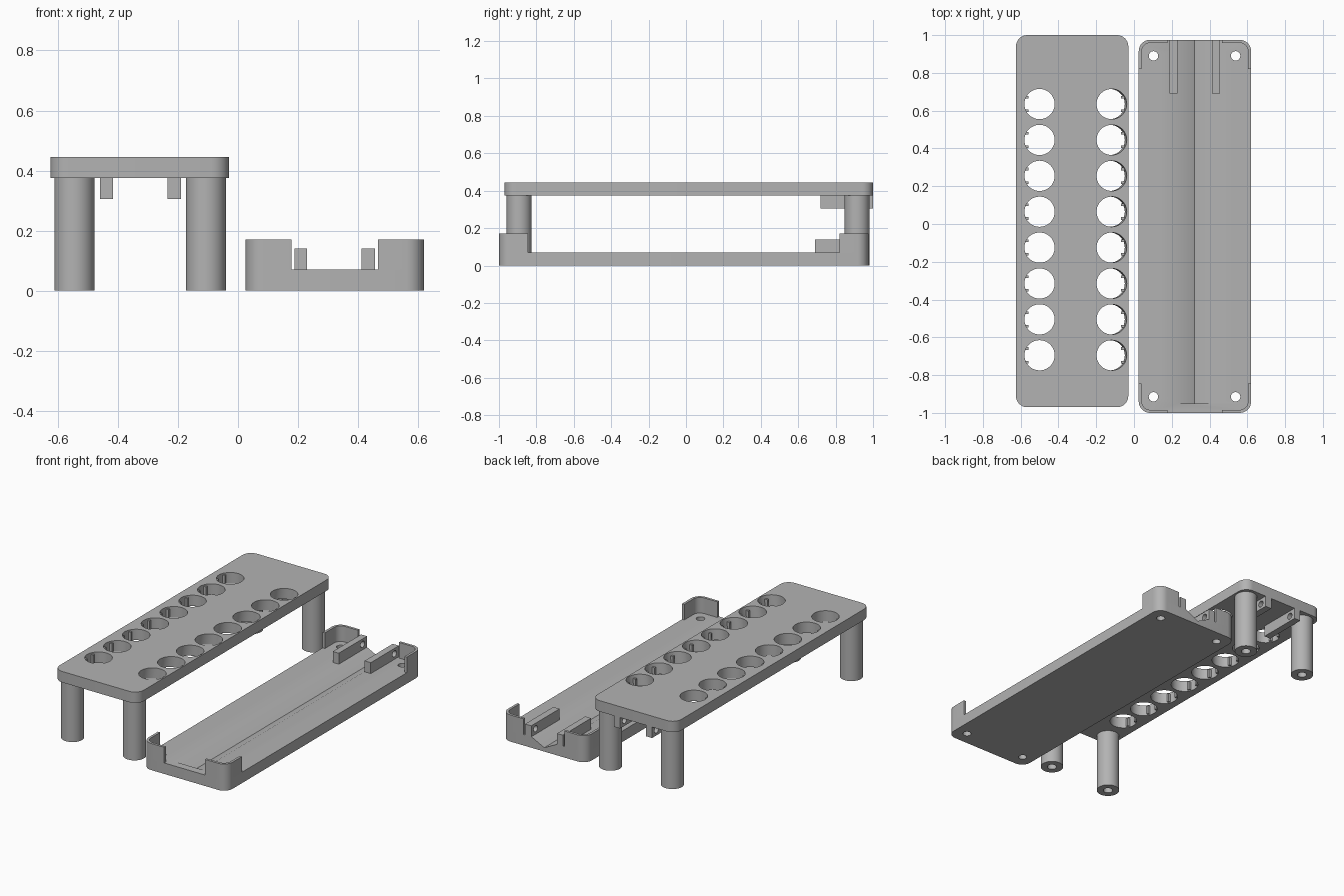
import bpy, bmesh, math

old = bpy.data.objects.get("Cube")
if old:
    bpy.data.objects.remove(old, do_unlink=True)

grey = bpy.data.materials.new("plain grey")
grey.use_nodes = True
grey.diffuse_color = (0.45, 0.45, 0.45, 1)
grey.node_tree.nodes["Principled BSDF"].inputs["Base Color"].default_value = (0.45, 0.45, 0.45, 1)


def prism(name, points, z0, z1, shear=0.0):
    """Extrude an outline upward, optionally leaning along x."""
    bm = bmesh.new()
    low = [bm.verts.new((x, y, z0)) for x, y in points]
    high = [bm.verts.new((x + shear, y, z1)) for x, y in points]
    bm.faces.new(low[::-1])
    bm.faces.new(high)
    n = len(points)
    for i in range(n):
        j = (i + 1) % n
        bm.faces.new((low[i], low[j], high[j], high[i]))
    mesh = bpy.data.meshes.new(name)
    bm.to_mesh(mesh)
    bm.free()
    mesh.materials.append(grey)
    obj = bpy.data.objects.new(name, mesh)
    bpy.context.collection.objects.link(obj)
    return obj


def circle(x, y, r, n=40):
    return [(x + r * math.cos(math.tau * i / n), y + r * math.sin(math.tau * i / n)) for i in range(n)]


def rounded(x0, x1, y0, y1, r, n=8):
    pts = []
    corners = [(x1 - r, y1 - r), (x0 + r, y1 - r), (x0 + r, y0 + r), (x1 - r, y0 + r)]
    for k, (cx, cy) in enumerate(corners):
        for i in range(n + 1):
            a = math.pi / 2 * (k + i / n)
            pts.append((cx + r * math.cos(a), cy + r * math.sin(a)))
    return pts


def box(name, x0, x1, y0, y1, z0, z1):
    return prism(name, [(x0, y0), (x1, y0), (x1, y1), (x0, y1)], z0, z1)


def cut(obj, cutters):
    for c in cutters:
        c.hide_render = True
        mod = obj.modifiers.new("cut", 'BOOLEAN')
        mod.operation = 'DIFFERENCE'
        mod.solver = 'EXACT'
        mod.object = c
        bpy.context.view_layer.objects.active = obj
        bpy.ops.object.modifier_apply(modifier=mod.name)
        bpy.data.objects.remove(c, do_unlink=True)


def smooth(obj):
    bpy.ops.object.select_all(action='DESELECT')
    obj.select_set(True)
    bpy.context.view_layer.objects.active = obj
    bpy.ops.object.shade_smooth_by_angle(angle=math.radians(30))


def side_hole(x, y, z, r):
    """Cutter lying along x."""
    c = prism("hole_cutter", circle(0, 0, r, 24), -0.06, 0.06)
    c.rotation_euler = (0, math.pi / 2, 0)
    c.location = (x, y, z)
    bpy.context.view_layer.update()
    return c


# Raised plate with two rows of round openings
plate = prism("top_plate", rounded(-0.625, -0.03, -0.97, 1.0, 0.06), 0.375, 0.445)
rows = [0.635 - 0.19 * i for i in range(8)]
cutters = []
for y in rows:
    cutters.append(prism("hole_cutter", circle(-0.50, y, 0.08), 0.3, 0.5))
    cutters.append(prism("hole_cutter", circle(-0.14, y, 0.08), 0.3, 0.5, 0.03))
cut(plate, cutters)
smooth(plate)

# Small retaining nubs inside the openings
for y in rows:
    for side in (-1, 1):
        yc = y + side * 0.036
        box("left_row_nub", -0.576, -0.558, yc - 0.007, yc + 0.007, 0.38, 0.435)
        box("right_row_nub", -0.068, -0.05, yc - 0.007, yc + 0.007, 0.38, 0.425)

# Hollow-ended legs
for x in (-0.545, -0.107):
    for y in (-0.892, 0.915):
        leg = prism("leg", circle(x, y, 0.067), 0, 0.375)
        cut(leg, [prism("bore_cutter", circle(x, y, 0.028, 24), -0.1, 0.3)])
        smooth(leg)

# Tray floor with screw holes and a V channel open at the back
tray = prism("tray_floor", rounded(0.025, 0.62, -1.0, 0.975, 0.06), 0, 0.07)
cutters = [prism("screw_cutter", circle(x, y, 0.025, 24), -0.1, 0.2)
           for x in (0.103, 0.538) for y in (-0.915, 0.89)]
channel = prism("channel_cutter", [(0.22, 0.075), (0.32, 0.025), (0.42, 0.075)], -1.1, 0.95)
channel.rotation_euler = (math.pi / 2, 0, 0)
bpy.context.view_layer.update()
cutters.append(channel)
cut(tray, cutters)
smooth(tray)

# Thin corner walls left over from a full rim
rim = prism("tray_corner_walls", rounded(0.025, 0.62, -1.0, 0.975, 0.06), 0.07, 0.17)
cut(rim, [
    prism("rim_cutter", rounded(0.041, 0.604, -0.984, 0.959, 0.045), 0, 0.3),
    box("gap_cutter", 0.178, 0.467, -1.2, 1.2, 0, 0.3),
    box("gap_cutter", -0.1, 0.8, -0.845, 0.82, 0, 0.3),
])
smooth(rim)

# Pin tabs at the back end of the tray and under the plate
for name, x0, x1, y0, y1, z0 in (
        ("tray_tab", 0.188, 0.23, 0.69, 0.975, 0.07),
        ("tray_tab", 0.412, 0.456, 0.69, 0.975, 0.07),
        ("plate_tab", -0.46, -0.416, 0.72, 1.0, 0.305),
        ("plate_tab", -0.234, -0.19, 0.72, 1.0, 0.305)):
    tab = box(name, x0, x1, y0, y1, z0, z0 + 0.07)
    cut(tab, [side_hole((x0 + x1) / 2, y1 - 0.045, z0 + 0.035, 0.02)])
    smooth(tab)
